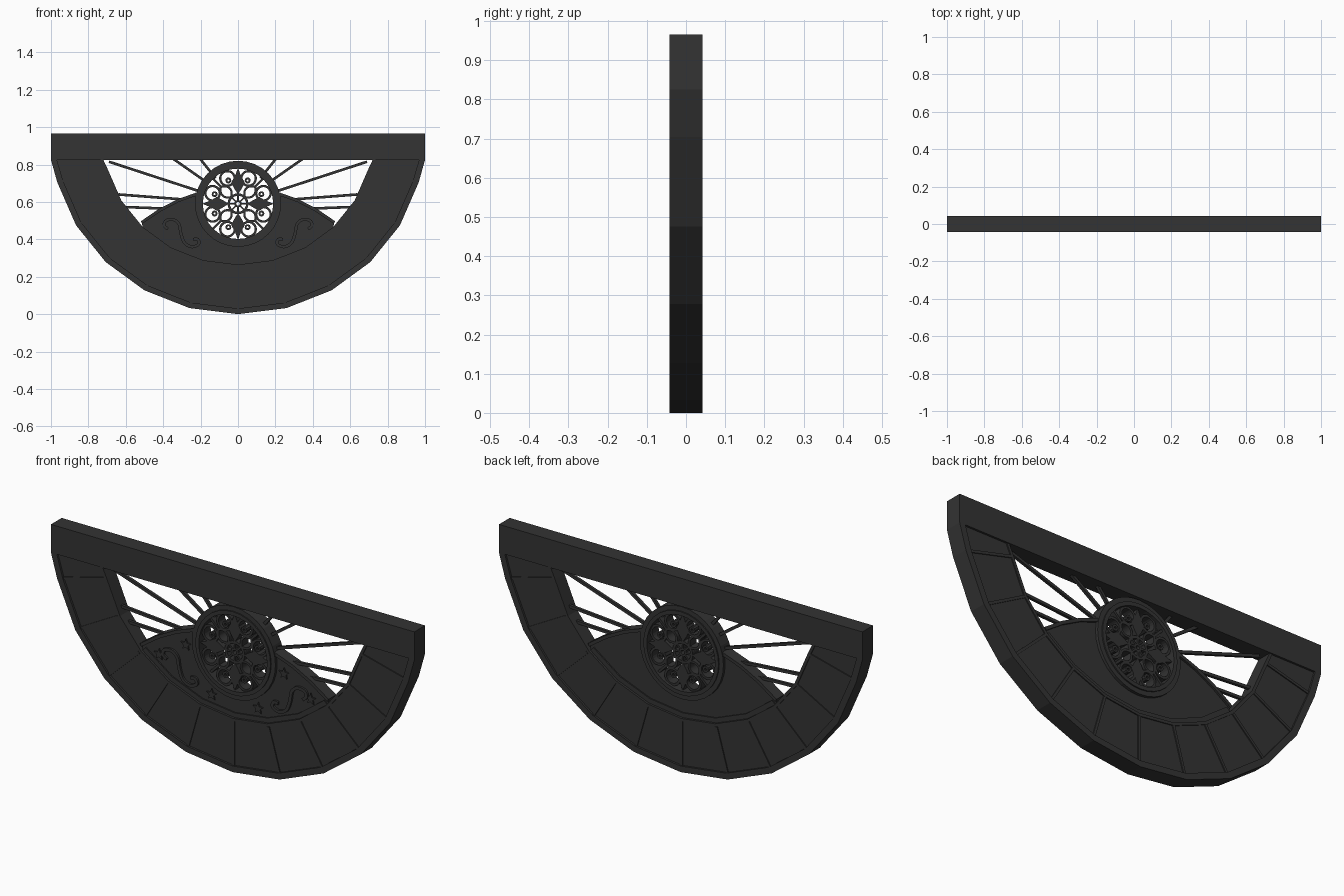
import bpy
import bmesh
from math import sin, cos, pi, radians
from mathutils import Vector

cube = bpy.data.objects.get("Cube")
if cube:
    bpy.data.objects.remove(cube, do_unlink=True)

iron = bpy.data.materials.new("dark_iron")
iron.use_nodes = True
COLOUR = (0.033, 0.033, 0.033, 1)
iron.diffuse_color = COLOUR
iron.node_tree.nodes["Principled BSDF"].inputs["Base Color"].default_value = COLOUR

HUB = Vector((0, 0.59))       # medallion centre (x, z)
BAR_Z = 0.825                 # underside of the top bar


def extrude_faces(name, polys, y0, y1):
    """Solid from flat (x, z) polygons, pushed from y0 to y1."""
    bm = bmesh.new()
    for poly in polys:
        bm.faces.new([bm.verts.new((p[0], y0, p[1])) for p in poly])
    bmesh.ops.remove_doubles(bm, verts=bm.verts, dist=1e-5)
    geo = bmesh.ops.extrude_face_region(bm, geom=bm.faces[:], use_keep_orig=True)
    moved = [g for g in geo["geom"] if isinstance(g, bmesh.types.BMVert)]
    bmesh.ops.translate(bm, verts=moved, vec=(0, y1 - y0, 0))
    bmesh.ops.recalc_face_normals(bm, faces=bm.faces)
    mesh = bpy.data.meshes.new(name)
    bm.to_mesh(mesh)
    bm.free()
    mesh.materials.append(iron)
    obj = bpy.data.objects.new(name, mesh)
    bpy.context.collection.objects.link(obj)
    return obj


def band(name, a, b, y0, y1):
    """Solid strip between two matching polylines."""
    quads = [(a[i], a[i + 1], b[i + 1], b[i]) for i in range(len(a) - 1)]
    return extrude_faces(name, quads, y0, y1)


def strip(name, pts, width, y0, y1):
    """Solid ribbon of constant width along a polyline."""
    pts = [Vector(p) for p in pts]
    left, right = [], []
    for i, p in enumerate(pts):
        d = (pts[min(i + 1, len(pts) - 1)] - pts[max(i - 1, 0)]).normalized()
        n = Vector((-d.y, d.x)) * width / 2
        left.append(p + n)
        right.append(p - n)
    return band(name, left, right, y0, y1)


def smooth_path(pts, steps=5):
    """Catmull-Rom curve through the points."""
    p = [Vector(q) for q in pts]
    p = [p[0]] + p + [p[-1]]
    out = []
    for i in range(1, len(p) - 2):
        a, b, c, d = p[i - 1:i + 3]
        for k in range(steps):
            t = k / steps
            out.append(0.5 * (2 * b + (c - a) * t + (2 * a - 5 * b + 4 * c - d) * t * t
                              + (3 * b - a - 3 * c + d) * t ** 3))
    return out + [p[-2]]


def arc(centre, r, a0, a1, n):
    return [Vector((centre[0] + r * cos(radians(a0 + (a1 - a0) * i / n)),
                    centre[1] + r * sin(radians(a0 + (a1 - a0) * i / n)))) for i in range(n + 1)]


def ring(name, centre, r_out, r_in, depth, n=32):
    return band(name, arc(centre, r_out, 0, 360, n), arc(centre, r_in, 0, 360, n), -depth, depth)


def bowl(inset):
    """Faceted half oval, inset from the outside edge, ending at the bar."""
    rx, rz = 1 - inset, 0.95 - inset * 0.946
    mid = [(-rx * cos(k * pi / 12), 0.95 - rz * sin(k * pi / 12)) for k in range(1, 12)]
    return [(-rx, BAR_Z)] + mid + [(rx, BAR_Z)]


def mirrored(pts, side):
    return [(p[0] * side, p[1]) for p in pts]


# Top bar
extrude_faces("top_bar", [[(-1, BAR_Z), (1, BAR_Z), (1, 0.965), (-1, 0.965)]], -0.042, 0.042)

# Curved frame: raised rims with recessed panels between them
outer, rim, lip, inner = bowl(0), bowl(0.032), bowl(0.265), bowl(0.28)
band("outer_rim", outer, rim, -0.042, 0.042)
band("frame_panels", rim, lip, -0.032, 0.032)
band("inner_rim", lip, inner, -0.037, 0.037)
for i in range(1, 12):
    strip("panel_divider", [rim[i], lip[i]], 0.013, -0.037, 0.037)

# Crescent plate below the medallion
shoulder = [(-0.515, 0.49), (-0.42, 0.555), (-0.32, 0.607), (-0.2, 0.65)]
right_shoulder = mirrored(shoulder, -1)[::-1]
cup = arc(HUB, 0.21, 163, 377, 24)
floor = inner[3:10]
extrude_faces("crescent_plate", [shoulder[:-1] + cup + right_shoulder[1:] + floor[::-1]], -0.02, 0.02)
for side in (-1, 1):
    strip("crescent_edge", mirrored(shoulder, side), 0.016, -0.03, 0.03)
band("crescent_border", bowl(0.28)[3:10], bowl(0.305)[3:10], -0.026, 0.026)

# Raised scrolls and stars on the front of the plate
scroll = [(-0.375, 0.455), (-0.395, 0.475), (-0.385, 0.5), (-0.345, 0.505), (-0.315, 0.48),
          (-0.305, 0.43), (-0.285, 0.38), (-0.245, 0.36), (-0.21, 0.375), (-0.215, 0.4), (-0.24, 0.4)]
for side in (-1, 1):
    strip("scroll", smooth_path(mirrored(scroll, -side)), 0.016, -0.03, -0.018)
    for x, z in ((0.417, 0.468), (0.27, 0.555), (0.128, 0.345)):
        star = []
        for k in range(10):
            r = 0.029 if k % 2 == 0 else 0.013
            a = pi / 2 + k * pi / 5
            star.append((x * side + r * cos(a), z + r * sin(a)))
        extrude_faces("star", [star], -0.027, -0.018)

# Radiating rods
rods = [((0.69, 0.815), (0.2, 0.655)), ((0.64, 0.64), (0.21, 0.607)), ((0.61, 0.573), (0.2, 0.557)),
        ((0.36, 0.84), (0.16, 0.7)), ((0.21, 0.84), (0.12, 0.727))]
for side in (-1, 1):
    for rod in rods:
        strip("rod", mirrored(rod, side), 0.014, -0.007, 0.007)

# Medallion rings
ring("medallion_ring", HUB, 0.23, 0.205, 0.034)
ring("medallion_inner_ring", HUB, 0.207, 0.188, 0.04)

# Medallion tracery
DEPTH = 0.026
ring("rosette_centre", HUB, 0.056, 0.043, DEPTH, 24)
ring("rosette_eye", HUB, 0.02, 0.01, DEPTH, 12)
for k in range(8):
    a = k * pi / 4
    d, n = Vector((cos(a), sin(a))), Vector((-sin(a), cos(a)))
    strip("rosette_spoke", [HUB + d * 0.015, HUB + d * 0.05], 0.009, -DEPTH, DEPTH)
    if k % 2 == 0:
        # Pointed leaf on each main axis
        leaf = [(0.05, 0), (0.085, 0.022), (0.115, 0.036), (0.145, 0.018), (0.192, 0)]
        edge = leaf + [(r, -w) for r, w in leaf[-2:0:-1]]
        extrude_faces("rosette_leaf", [[HUB + d * r + n * w for r, w in edge]], -DEPTH, DEPTH)
    else:
        # Looped petal on each diagonal
        for s in (-1, 1):
            petal = [(0.05, 0), (0.075, 0.024 * s), (0.105, 0.024 * s), (0.13, 0)]
            strip("rosette_petal", smooth_path([HUB + d * r + n * w for r, w in petal]),
                  0.011, -DEPTH, DEPTH)
        strip("rosette_tip", [HUB + d * 0.125, HUB + d * 0.192], 0.012, -DEPTH, DEPTH)
    b = a + pi / 8
    c = HUB + Vector((cos(b), sin(b))) * 0.147
    ring("rosette_loop", c, 0.045, 0.033, DEPTH, 20)
    ring("rosette_bead", c + (HUB - c) * 0.08, 0.016, 0.006, DEPTH, 10)
